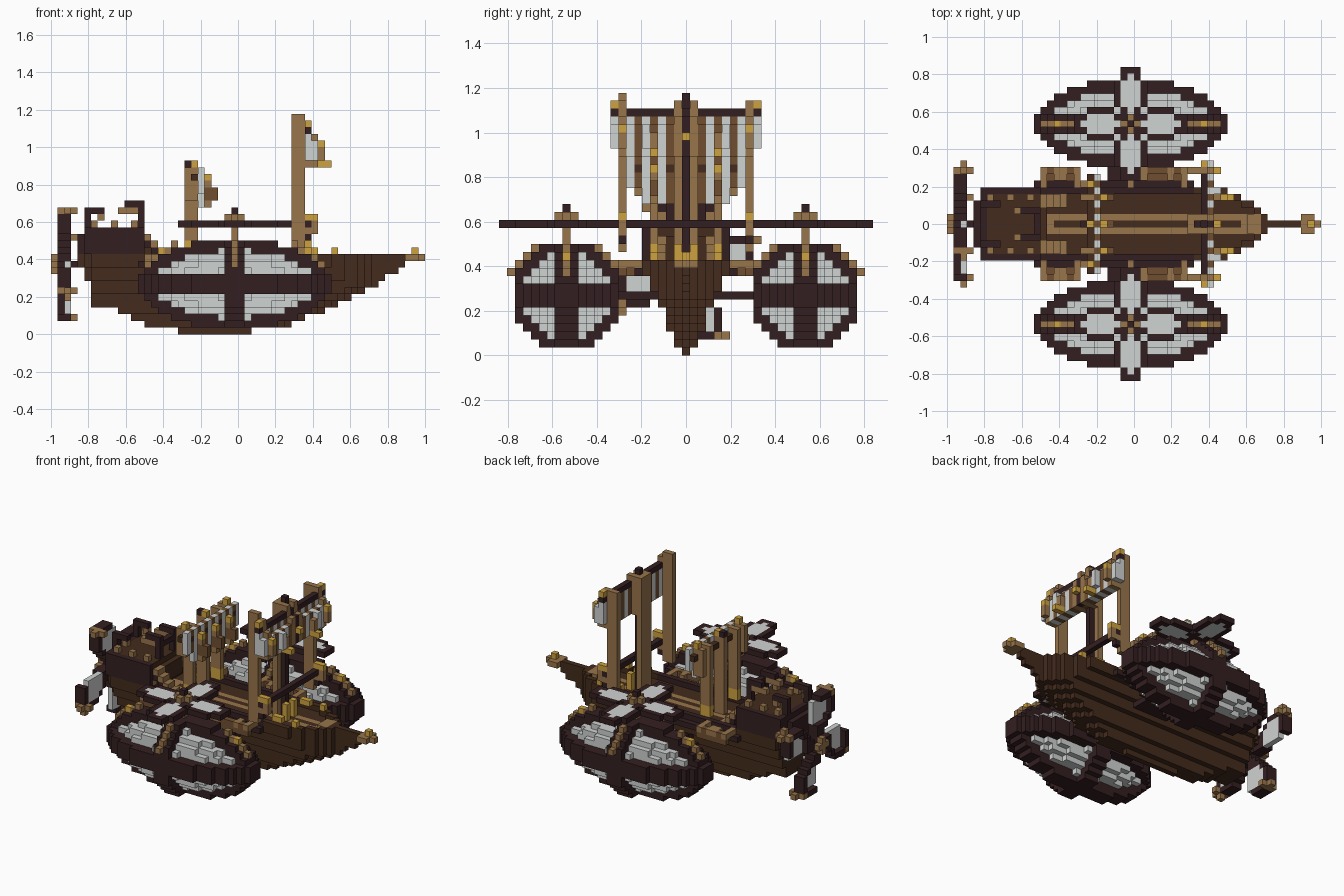
import bpy
from math import sqrt

cube = bpy.data.objects.get("Cube")
if cube:
    bpy.data.objects.remove(cube, do_unlink=True)

V = 1 / 28  # side of one block
COLOURS = {
    "dark_wood": (52, 31, 33), "hull_brown": (68, 43, 28), "tan_wood": (152, 117, 75),
    "gold": (206, 162, 64), "canvas_white": (207, 211, 209), "mid_brown": (112, 79, 48),
}
DARK, BROWN, TAN, GOLD, WHITE, MID = range(6)
grid = {}  # block position -> (part name, material index)


def make_material(name, rgb):
    mat = bpy.data.materials.new(name)
    col = [((c / 255 + 0.055) / 1.055) ** 2.4 for c in rgb] + [1]
    mat.use_nodes = True
    mat.diffuse_color = col
    mat.node_tree.nodes["Principled BSDF"].inputs["Base Color"].default_value = col
    return mat


def put(part, colour, i, j, k):
    grid[(i, j, k)] = (part, colour)


def box(part, colour, xs, ys, zs, mirror=False):
    """Fill an inclusive block range, optionally on both sides."""
    for i in range(xs[0], xs[1] + 1):
        for j in range(ys[0], ys[1] + 1):
            for k in range(zs[0], zs[1] + 1):
                put(part, colour, i, j, k)
                if mirror:
                    put(part, colour, i, -j, k)


# Hull: (first, last, half width) for each layer from the keel up
LAYERS = [(19, 29, 0), (14, 35, 1), (12, 37, 1), (10, 40, 2), (6, 42, 2), (6, 44, 2),
          (6, 46, 3), (6, 48, 3), (5, 49, 4), (5, 51, 4), (4, 52, 5), (4, 53, 5)]
for k, (first, last, half) in enumerate(LAYERS):
    for i in range(first, last + 1):
        bow = int(1.9 * sqrt(max(min(last, 48) - i, 0)))
        w = min(half, bow, 3 + i - first)
        for j in range(-w, w + 1):
            if k == 11 and 13 < i < 47 and abs(j) < min(w, 5):
                continue  # open deck
            put("hull", BROWN, i, j, k)

# Deck planks
box("deck_planks", TAN, (14, 46), (-1, 1), (10, 10))
box("deck_planks", BROWN, (16, 43), (0, 0), (10, 10))
box("deck_planks", TAN, (45, 46), (-1, 1), (11, 11))

# Bowsprit tip
box("bowsprit_tip", TAN, (53, 55), (0, 0), (11, 11))
box("bowsprit_tip", TAN, (53, 54), (-1, 1), (11, 11))
box("bowsprit_tip", GOLD, (54, 54), (0, 0), (12, 12))
box("rail_lamps", GOLD, (42, 42), (4, 4), (12, 12), True)

# Side rails, brackets and struts to the floats
box("side_rails", DARK, (13, 36), (6, 6), (10, 10), True)
box("side_rails", DARK, (14, 36), (5, 5), (11, 11), True)
for start, end in ((14, 19), (27, 35)):
    box("side_brackets", MID, (start + 1, end - 1), (7, 7), (10, 10), True)
    box("side_brackets", MID, (start, end), (8, 8), (10, 11), True)
    for i in (start, start + 2, end - 2, end):
        box("side_brackets", TAN, (i, i), (7, 8), (11, 11), True)
    for i in (start, end):
        box("side_brackets", TAN, (i, i), (6, 8), (11, 11), True)
box("float_struts", DARK, (24, 30), (3, 9), (7, 7), True)

# Balloons: white bag inside a raised dark frame with a tan ridge
CI, CJ, CK = 27, 15, 7
for side in (1, -1):
    for dx in range(-14, 15):
        for dy in range(-7, 8):
            for dz in range(-7, 8):
                at = (CI + dx, side * CJ + dy, CK + dz)
                r = dy * dy + dz * dz
                if min(abs(dx), abs(dy), abs(dz)) <= 1 and (dx / 14.4) ** 2 + r / 47 <= 1:
                    put("balloon_frame", DARK, *at)
                elif (dx / 13) ** 2 + r / 30 <= 1:
                    put("balloon_bag", WHITE, *at)
    for d in (4, 5, 6):
        for s in (d, -d):
            put("balloon_ridge", TAN, CI, side * CJ + s, CK + 10 - d)
            put("balloon_ridge", TAN, CI, side * CJ + (7 if s > 0 else -7), CK + 3)
    for d in range(9, 14):
        top = int(sqrt(47 * (1 - (d / 14.4) ** 2))) + 1
        for s in (d, -d):
            put("balloon_ridge", GOLD if d == 11 else TAN, CI + s, side * CJ, CK + top)

# Lift rotors above the balloons: four petals each
# half widths of the white petal and its dark border by distance from the hub
PETAL = [(-1, 1), (0, 1), (1, 2), (1, 2), (1, 2), (1, 2), (0, 1), (-1, 1)]
for side in (1, -1):
    c = side * CJ
    box("rotor_shaft", TAN, (CI, CI), (c, c), (13, 16))
    for n, (white, dark) in enumerate(PETAL):
        for s in range(-dark, dark + 1):
            colour = WHITE if abs(s) <= white else DARK
            for d in (n + 1, -n - 1):
                put("rotor_blades", colour, CI + d, c + s, 16)
                put("rotor_blades", colour, CI + s, c + d, 16)
    box("rotor_hub", TAN, (CI, CI), (c - 1, c + 1), (17, 17))
    box("rotor_hub", TAN, (CI - 1, CI + 1), (c, c), (17, 17))
    put("rotor_hub", DARK, CI, c, 18)

# Stern propeller: one blade turned four times
blade = {}
for d in range(1, 9):
    for s in range(0, 5):
        if s <= d - 1 and (d < 8 or s > 0):
            blade[(d, s)] = WHITE if 4 <= d <= 7 and s <= (3 if d > 4 else 2) else DARK
blade[(8, 4)] = blade[(8, 5)] = TAN
for (d, s), colour in blade.items():
    for a, b in ((d, s), (-s, d), (-d, -s), (s, -d)):
        layers = (1, 2, 3) if (d, s) == (8, 4) else (2,) if s == 5 or colour == WHITE else (1, 2)
        for i in layers:
            put("stern_propeller", colour, i, a, 10 + b)
put("stern_propeller", TAN, 2, 9, 14)
put("stern_propeller", TAN, 2, -9, 6)
box("propeller_axle", DARK, (1, 4), (0, 0), (10, 10))
box("propeller_axle", TAN, (0, 0), (-1, 1), (10, 10))
box("propeller_axle", TAN, (0, 0), (0, 0), (9, 11))

# Stern cabin with posts and trim
box("stern_cabin", DARK, (5, 13), (-5, 5), (12, 15))
box("stern_cabin", DARK, (4, 4), (-3, 3), (12, 14))
box("cabin_roof", BROWN, (6, 13), (-4, 4), (15, 15))
box("cabin_trim", TAN, (13, 13), (4, 4), (12, 14), True)
box("cabin_trim", BROWN, (14, 14), (-2, 2), (12, 14))
for i in (6, 9, 12):
    box("cabin_trim", TAN, (i, i), (4, 4), (16, 16), True)
box("cabin_posts", DARK, (5, 5), (3, 3), (16, 18), True)
box("cabin_posts", DARK, (5, 7), (3, 3), (18, 18), True)
box("cabin_posts", TAN, (7, 7), (3, 3), (17, 17), True)
box("cabin_posts", DARK, (13, 13), (2, 2), (16, 19), True)
box("cabin_posts", DARK, (11, 13), (2, 2), (18, 19), True)
box("cabin_posts", TAN, (10, 12), (2, 2), (18, 18), True)
box("cabin_posts", DARK, (13, 13), (-2, 2), (18, 18))
for n in range(4):
    i, k = 14 + n, 14 - n
    box("cabin_steps", TAN, (i, i), (3, 4), (k, k), True)
    box("cabin_steps", DARK, (i, i), (3, 4), (k - 1, k - 1), True)

# Front mast
box("front_mast", TAN, (36, 37), (8, 8), (13, 31), True)
box("front_mast", TAN, (36, 37), (1, 1), (25, 31), True)
box("front_mast", TAN, (36, 36), (-1, 1), (11, 31))
box("front_mast", DARK, (37, 37), (0, 0), (11, 32))
box("front_mast", TAN, (36, 37), (-8, -8), (32, 32))
box("front_mast", GOLD, (38, 38), (9, 9), (31, 31), True)
box("mast_crossbar", DARK, (38, 38), (-8, 8), (16, 16))
box("mast_fittings", TAN, (38, 38), (8, 8), (15, 15), True)
box("mast_fittings", TAN, (39, 39), (8, 8), (15, 16), True)
box("mast_fittings", GOLD, (38, 39), (8, 8), (17, 17), True)
box("mast_fittings", DARK, (38, 38), (8, 8), (14, 14), True)
box("mast_fittings", GOLD, (38, 39), (4, 4), (12, 12), True)
box("mast_fittings", GOLD, (38, 38), (1, 1), (11, 13), True)

# Front sail: striped canvas with the spars standing in front of it
box("front_yard", DARK, (38, 38), (-9, 9), (30, 30))
for j in range(-9, 10):
    low = 26 if abs(j) == 9 else 25
    if j % 2:
        box("front_sail", WHITE, (38, 38), (j, j), (low, 29))
        box("front_sail", WHITE, (39, 39), (j, j), (low, 28))
    else:
        box("front_sail", MID, (38, 38), (j, j), (low, 29))
        box("front_sail", MID, (39, 39), (j, j), (low, 28))
for j in (1, 8):
    box("front_sail_spars", TAN, (38, 38), (j, j), (25, 31), True)
    box("front_sail_spars", TAN, (39, 39), (j, j), (25, 29), True)
box("front_sail_spars", DARK, (39, 39), (0, 0), (25, 29))
box("front_sail_trim", TAN, (40, 40), (4, 4), (25, 27), True)
box("front_sail_trim", WHITE, (40, 40), (5, 5), (26, 28), True)
box("front_sail_trim", GOLD, (40, 41), (4, 4), (25, 25), True)
box("front_sail_trim", GOLD, (40, 40), (0, 0), (27, 27))
box("front_sail_trim", GOLD, (40, 40), (8, 8), (28, 28), True)
box("front_sail_trim", TAN, (40, 40), (8, 8), (26, 27), True)

# Rear mast and sail
box("rear_mast", TAN, (20, 21), (4, 4), (12, 24), True)
box("rear_mast", TAN, (20, 21), (6, 6), (20, 24), True)
box("rear_mast", TAN, (20, 21), (0, 0), (11, 24))
box("rear_mast", DARK, (20, 20), (0, 0), (25, 25))
for j in (0, 6):
    box("rear_mast", GOLD, (21, 21), (j, j), (25, 25), True)
box("rear_mast", GOLD, (20, 21), (4, 4), (12, 13), True)
box("rear_yard", BROWN, (21, 21), (-7, 7), (23, 23))
for j in range(-7, 8):
    low = 19 if abs(j) < 6 else 21
    if j % 2:
        box("rear_sail", WHITE, (22, 22), (j, j), (low, 24))
    else:
        box("rear_sail", MID, (22, 22), (j, j), (low, 24))
        box("rear_sail", BROWN, (22, 22), (j, j), (23, 23))
for j in (0, 4):
    box("rear_sail_trim", TAN, (23, 23), (j, j), (19, 23), True)
    box("rear_sail_trim", GOLD, (23, 23), (j, j), (23, 23), True)
    box("rear_sail_trim", MID, (23, 24), (j, j), (20, 21), True)

# Turn the blocks of each part into a mesh of its exposed faces
AXES = [(1, 0, 0), (0, 1, 0), (0, 0, 1)]
materials = [make_material(n, c) for n, c in COLOURS.items()]
for part in dict.fromkeys(p for p, _ in grid.values()):
    verts, faces, tints = {}, [], []
    for pos, (owner, colour) in grid.items():
        if owner != part:
            continue
        for a in range(3):
            for sign in (1, -1):
                if tuple(p + sign * e for p, e in zip(pos, AXES[a])) in grid:
                    continue
                face = []
                for u, v in ((0, 0), (1, 0), (1, 1), (0, 1))[::sign]:
                    corner = list(pos)
                    corner[a] += sign > 0
                    corner[(a + 1) % 3] += u
                    corner[(a + 2) % 3] += v
                    face.append(verts.setdefault(tuple(corner), len(verts)))
                faces.append(face)
                tints.append(colour)
    mesh = bpy.data.meshes.new(part)
    mesh.from_pydata([((x - 28) * V, (y - 0.5) * V, z * V) for x, y, z in verts], [], faces)
    used = sorted(set(tints))
    for t in used:
        mesh.materials.append(materials[t])
    for poly, t in zip(mesh.polygons, tints):
        poly.material_index = used.index(t)
    bpy.context.collection.objects.link(bpy.data.objects.new(part, mesh))
